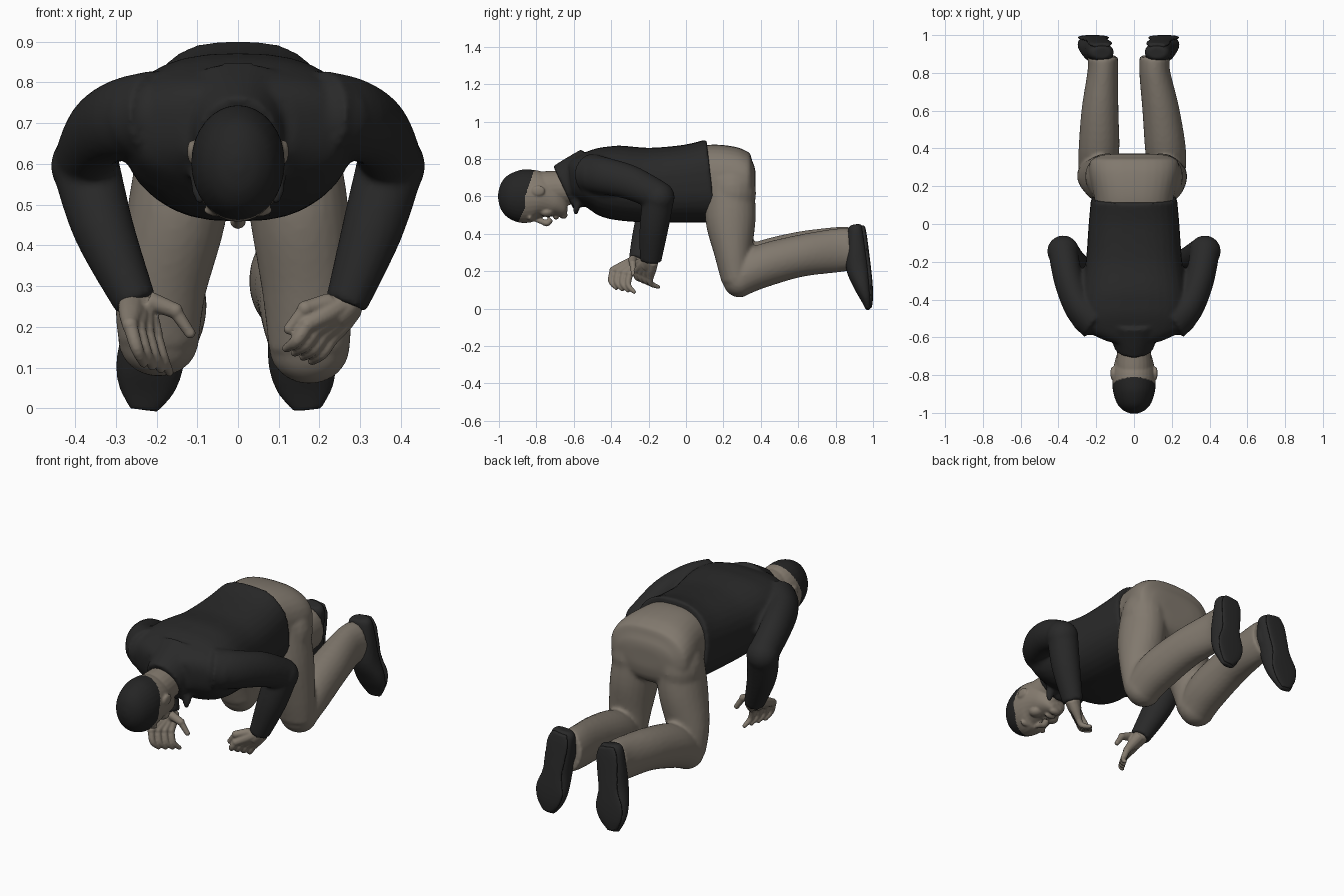
import bpy, bmesh, math
from mathutils import Vector, Matrix

if "Cube" in bpy.data.objects:
    bpy.data.objects.remove(bpy.data.objects["Cube"])


def material(name, rgb):
    m = bpy.data.materials.new(name)
    m.diffuse_color = (*rgb, 1)
    m.use_nodes = True
    m.node_tree.nodes["Principled BSDF"].inputs["Base Color"].default_value = m.diffuse_color
    return m


BLACK = material("black cloth", (0.022, 0.022, 0.022))
HAIR = material("black hair", (0.018, 0.018, 0.018))
TAUPE = material("taupe trousers", (0.22, 0.19, 0.155))
SKIN = material("tan skin", (0.235, 0.2, 0.16))


def spline(st, seg):
    """Catmull-Rom through stations (x, y, z, width radius, depth radius)."""
    out, n = [], len(st)
    for i in range(n - 1):
        a, b, c, d = st[max(i - 1, 0)], st[i], st[i + 1], st[min(i + 2, n - 1)]
        for k in range(seg):
            t = k / seg
            out.append([0.5 * (2 * q + (r - p) * t + (2 * p - 5 * q + 4 * r - s) * t * t
                               + (3 * q - p - 3 * r + s) * t ** 3) for p, q, r, s in zip(a, b, c, d)])
    out.append(list(st[-1]))
    return out


def loft(bm, st, power=2.0, sides=24, seg=5):
    """Closed tube of superellipse rings that follows the stations."""
    pts = spline(st, seg)
    rings = []
    for i, p in enumerate(pts):
        t = (Vector(pts[min(i + 1, len(pts) - 1)][:3]) - Vector(pts[max(i - 1, 0)][:3])).normalized()
        u = Vector((1, 0, 0))
        u = (u - t * u.dot(t)).normalized()
        v = t.cross(u)
        ring = []
        for k in range(sides):
            a = 2 * math.pi * k / sides
            c, s = math.cos(a), math.sin(a)
            c = math.copysign(abs(c) ** (2 / power), c)
            s = math.copysign(abs(s) ** (2 / power), s)
            ring.append(bm.verts.new(Vector(p[:3]) + u * c * max(p[3], .002) + v * s * max(p[4], .002)))
        rings.append(ring)
    for r0, r1 in zip(rings, rings[1:]):
        for k in range(sides):
            j = (k + 1) % sides
            bm.faces.new((r0[k], r0[j], r1[j], r1[k]))
    bm.faces.new(rings[0][::-1])
    bm.faces.new(rings[-1])


def ball(bm, c, r):
    r = r if isinstance(r, tuple) else (r, r, r)
    bmesh.ops.create_uvsphere(bm, u_segments=20, v_segments=12, radius=1,
                              matrix=Matrix.Translation(c) @ Matrix.Diagonal((*r, 1)))


def finish(name, bm, mats, voxel, smooth=3, rule=None):
    """Fuse overlapping volumes into one skin, soften it and colour it."""
    bmesh.ops.recalc_face_normals(bm, faces=bm.faces)
    me = bpy.data.meshes.new(name)
    bm.to_mesh(me)
    bm.free()
    ob = bpy.data.objects.new(name, me)
    bpy.context.collection.objects.link(ob)
    rm = ob.modifiers.new("fuse", 'REMESH')
    rm.mode = 'VOXEL'
    rm.voxel_size = voxel
    sm = ob.modifiers.new("soften", 'SMOOTH')
    sm.factor, sm.iterations = 0.5, smooth
    bpy.context.view_layer.update()
    baked = bpy.data.meshes.new_from_object(ob.evaluated_get(bpy.context.evaluated_depsgraph_get()))
    ob.modifiers.clear()
    ob.data = baked
    baked.name = name
    baked.materials.clear()
    for m in mats:
        baked.materials.append(m)
    for p in baked.polygons:
        p.use_smooth = True
        p.material_index = rule(p.center) if rule else 0
    return ob


# jacket: torso, tilted collar, lapel tips and bent sleeves
bm = bmesh.new()
loft(bm, [(0, .135, .682, .228, .224), (0, 0, .668, .24, .208), (0, -.2, .66, .255, .2),
          (0, -.38, .675, .28, .198), (0, -.48, .69, .285, .172), (0, -.56, .695, .26, .132),
          (0, -.62, .69, .14, .1)], power=2.5, sides=32)
loft(bm, [(0, -.5, .715, .17, .15), (0, -.58, .68, .13, .14), (0, -.655, .645, .103, .13)])
WRIST = {1: Vector((.265, -.19, .255)), -1: Vector((-.25, -.25, .255))}
for s in (1, -1):
    loft(bm, [(s * .085, -.56, .62, .035, .03), (s * .09, -.58, .56, .03, .02),
              (s * .095, -.592, .505, .012, .014)], sides=12)
    ball(bm, (s * .232, -.5, .715), (.1, .088, .1))
    loft(bm, [(s * .2, -.51, .72, .11, .11), (s * .285, -.44, .71, .085, .1),
              (s * .345, -.3, .675, .078, .092), (s * .375, -.15, .605, .078, .08)])
    ball(bm, (s * .375, -.145, .595), .085)
    w = WRIST[s]
    loft(bm, [(s * .375, -.145, .6, .083, .083), (s * .33, (w.y - .15) / 2, .44, .075, .078),
              (w.x, w.y, w.z, .052, .058)])
finish("jacket", bm, [BLACK], .011)

# trousers: seat, thighs, knees and shins
bm = bmesh.new()
loft(bm, [(0, .05, .68, .2, .18), (0, .14, .685, .212, .192), (0, .24, .682, .235, .186),
          (0, .3, .678, .24, .17), (0, .34, .675, .225, .145), (0, .365, .675, .17, .09),
          (0, .372, .675, .1, .05)], power=2.5, sides=32)
for s, lift, kx, ax in ((1, 0, .175, .11), (-1, .018, .195, -.165)):
    k = s * kx
    loft(bm, [(s * .12, .235, .68, .12, .13), (s * .15, .238, .48, .122, .135),
              (k * .97, .252, .3, .112, .102), (k, .27, .15 + lift, .1, .08)])
    ball(bm, (k, .285, .152 + lift), (.1, .088, .092))
    loft(bm, [(k, .29, .165 + lift, .1, .1), (k * .95, .4, .225 + lift, .108, .115),
              ((k * .5 + ax * .5), .6, .28 + lift, .098, .112), (ax, .8, .31 + lift / 2, .082, .117),
              (ax, .885, .318 + lift / 2, .08, .113)])
    # blunt fill for the hip side
    ball(bm, (s * .14, .25, .62), (.12, .125, .16))
finish("trousers", bm, [TAUPE], .011)

# shoes: toes down, soles facing back
for s, heel, toe, name in ((1, .12, .165, "right_shoe"), (-1, -.17, -.225, "left_shoe")):
    bm = bmesh.new()
    prof = [(.905, .446, .045, .03), (.908, .42, .066, .042), (.912, .33, .07, .054),
            (.918, .22, .072, .062), (.945, .12, .083, .047), (.965, .05, .07, .03), (.973, -.004, .035, .012)]
    loft(bm, [(heel + (toe - heel) * (.446 - z) / .4, y, z, rx, ry) for y, z, rx, ry in prof], power=2.3)
    loft(bm, [(heel, .87, .33, .06, .1), (heel, .91, .33, .06, .1)])
    finish(name, bm, [BLACK], .008, 2)
    # sole plate
    bm = bmesh.new()
    sole = [(.945, .44, .045), (.955, .39, .064), (.967, .3, .062), (.977, .22, .06),
            (.986, .13, .083), (.988, .06, .068), (.982, .006, .03)]
    loft(bm, [(heel + (toe - heel) * (.446 - z) / .4, y, z, rx, .012) for y, z, rx in sole], power=2.5)
    finish(name.replace("shoe", "sole"), bm, [BLACK], .007, 1)

# head: skull, jaw, neck, nose, lips, brow and ears, hair by position
bm = bmesh.new()
loft(bm, [(0, -1.004, .6, .015, .02), (0, -.988, .6, .055, .072), (0, -.95, .6, .09, .115),
          (0, -.88, .6, .112, .142), (0, -.8, .603, .114, .135), (0, -.74, .585, .104, .11),
          (0, -.69, .555, .088, .075), (0, -.65, .525, .058, .04), (0, -.635, .52, .03, .02)], sides=32)
loft(bm, [(0, -.56, .66, .088, .095), (0, -.66, .645, .088, .095), (0, -.75, .635, .095, .1),
          (0, -.82, .625, .09, .1)])
loft(bm, [(0, -.81, .478, .01, .012), (0, -.77, .466, .014, .016), (0, -.742, .457, .02, .017),
          (0, -.722, .48, .018, .016)], sides=12)
ball(bm, (0, -.695, .488), (.032, .014, .012))
ball(bm, (0, -.655, .5), (.034, .022, .02))
for s in (1, -1):
    ball(bm, (s * .045, -.835, .486), (.04, .014, .016))
    ball(bm, (s * .055, -.745, .515), (.035, .035, .025))
    ball(bm, (s * .114, -.79, .63), (.011, .036, .028))


def hairline(c):
    edge = -.86 + .35 * max(0, c.z - .6) - .5 * max(0, .54 - c.z)
    return 1 if c.y < edge else 0


finish("head", bm, [SKIN, HAIR], .0055, 4, hairline)

# hands: palm, four curled fingers and thumb
for s, name, knuckle, tip, spread, thumb in (
        (1, "right_hand", (.2, -.225, .19), (.15, -.185, .132), (.06, .07, -.03),
         ((.225, -.22, .26), (.165, -.255, .245), (.125, -.25, .195))),
        (-1, "left_hand", (-.235, -.345, .195), (-.2, -.325, .1), (.06, .09, -.02),
         ((-.22, -.285, .265), (-.155, -.285, .24), (-.118, -.28, .185)))):
    bm = bmesh.new()
    w, kn, tp, sp = WRIST[s], Vector(knuckle), Vector(tip), Vector(spread)
    for i in range(4):
        f = i / 3 - .5
        base = w + sp * f * .35
        k, t = kn + sp * f, tp + sp * f * 1.05
        bend = (k + t) / 2 + Vector((0, -.02, -.01))
        loft(bm, [(*base, .034, .03), (*((base + k) / 2), .03, .027), (*k, .02, .02)], sides=12)
        ball(bm, k, .02)
        loft(bm, [(*k, .018, .018), (*bend, .016, .016), (*t, .011, .011)], sides=12)
        ball(bm, t, .011)
    loft(bm, [(*(w + Vector((s * .03, .01, .05))), .038, .042), (*w, .04, .042), (*w.lerp(kn, .5), .034, .034)], sides=16)
    for a, b, r in zip(thumb, thumb[1:], (.024, .017)):
        loft(bm, [(*a, r, r), (*b, r * .8, r * .8)], sides=12)
        ball(bm, b, r * .82)
    finish(name, bm, [SKIN], .005, 2)
